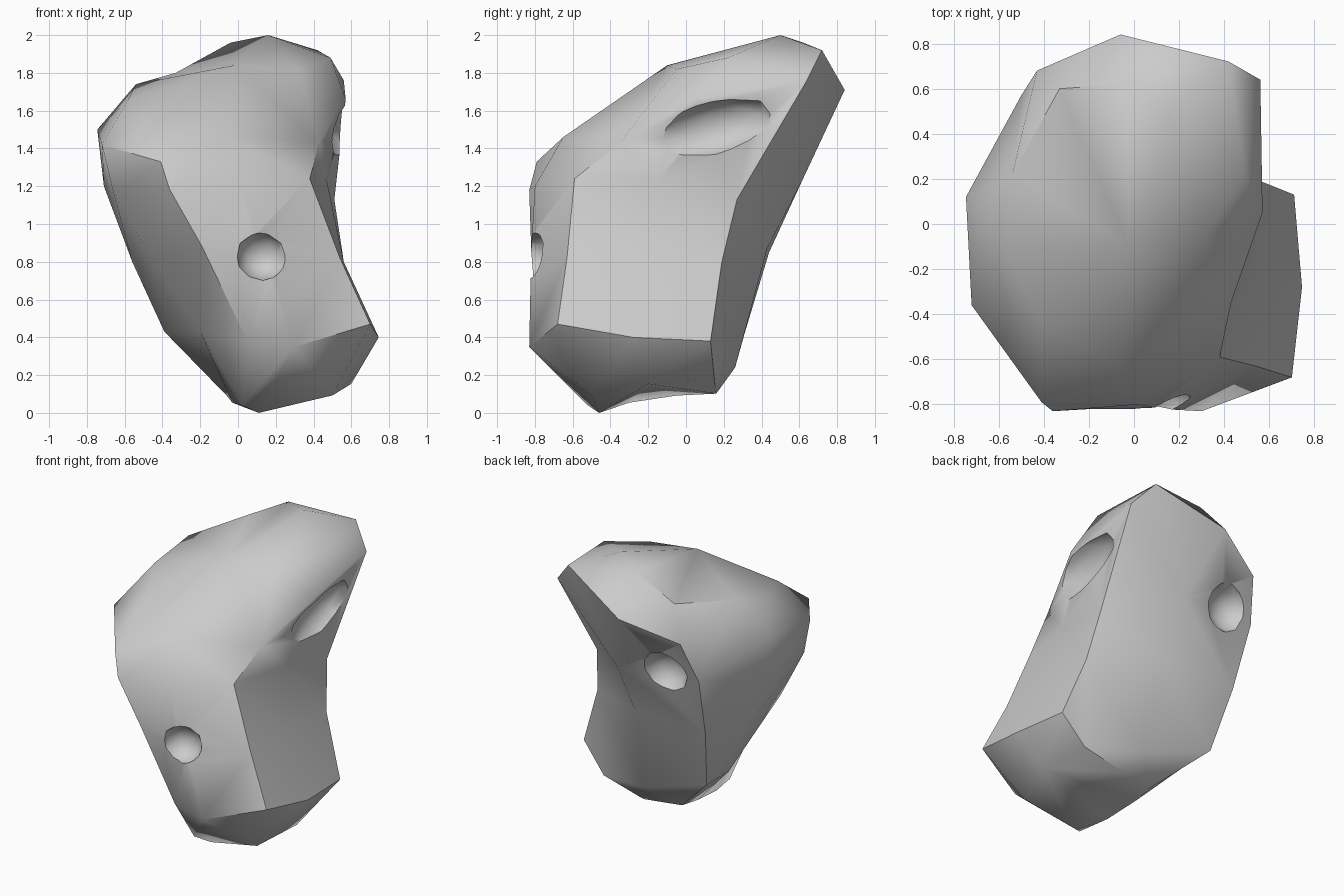
import bpy, bmesh, math

if "Cube" in bpy.data.objects:
    bpy.data.objects.remove(bpy.data.objects["Cube"])

# Underside outline; its height follows a gentle slope
base = [(.02, -.52), (.11, -.46), (.50, -.50), (.60, -.20), (.54, .15),
        (.22, .16), (-.04, .10), (-.06, -.05), (-.03, -.30)]
underside = [(x, y, .25 * abs(x - .11) + .12 * (y + .46)) for x, y in base]
underside[0] = (.02, -.52, .04)

# Rings from foot to crown; each runs front-left, front, front-right, right,
# back-right, back, back-left, left-back, left-front
rings = [underside] + [
    [(.05, -.78, .38), (.30, -.83, .35), (.70, -.68, .47), (.745, -.28, .40),
     (.71, .13, .38), (.15, .26, .24), (-.38, .31, .42), (-.39, .08, .43), (-.20, -.42, .43)],
    [(-.19, -.82, .88), (.12, -.82, .85), (.54, -.63, .82), (.56, -.25, .80),
     (.56, .19, .80), (.10, .43, .87), (-.46, .44, .85), (-.56, .12, .80), (-.45, -.42, .80)],
    [(-.36, -.83, 1.18), (.02, -.80, 1.20), (.38, -.59, 1.24), (.47, -.15, 1.23),
     (.51, .27, 1.13), (.10, .62, 1.24), (-.50, .57, 1.28), (-.71, .12, 1.20), (-.66, -.38, 1.17)],
    [(-.41, -.79, 1.33), (-.05, -.65, 1.46), (.43, -.35, 1.43), (.57, .05, 1.66),
     (.56, .64, 1.76), (-.06, .84, 1.71), (-.43, .68, 1.57), (-.745, .12, 1.50), (-.72, -.36, 1.42)],
    [(-.42, -.42, 1.60), (-.02, -.10, 1.84), (.32, -.05, 1.82), (.49, .22, 1.88),
     (.42, .72, 1.92), (-.04, .62, 1.96), (-.33, .60, 1.80), (-.54, .22, 1.74), (-.58, -.10, 1.66)],
]
crown = (.16, .50, 2.0)

# Boulder body lofted through the rings
bm = bmesh.new()
loops = [[bm.verts.new(p) for p in ring] for ring in rings]
n = len(base)
for low, high in zip(loops, loops[1:]):
    for i in range(n):
        j = (i + 1) % n
        bm.faces.new((low[i], low[j], high[j], high[i]))
bm.faces.new(loops[0][::-1])
tip = bm.verts.new(crown)
for i in range(n):
    bm.faces.new((loops[-1][i], loops[-1][(i + 1) % n], tip))
bmesh.ops.triangulate(bm, faces=bm.faces[:])
bmesh.ops.recalc_face_normals(bm, faces=bm.faces[:])
# Flip diagonals so the surface stays full and smooth
bmesh.ops.beautify_fill(bm, faces=bm.faces[:], edges=bm.edges[:], method='ANGLE')
mesh = bpy.data.meshes.new("boulder")
bm.to_mesh(mesh)
bm.free()
boulder = bpy.data.objects.new("boulder", mesh)
bpy.context.collection.objects.link(boulder)


def hollow(name, centre, radii, tilt=0):
    """Carve a rounded pocket out of the boulder."""
    bpy.ops.mesh.primitive_ico_sphere_add(subdivisions=2, radius=1, location=centre,
                                          rotation=(tilt, 0, 0))
    cutter = bpy.context.object
    cutter.name = name
    cutter.scale = radii
    cutter.hide_render = True
    bpy.context.view_layer.update()
    bpy.ops.object.select_all(action='DESELECT')
    boulder.select_set(True)
    bpy.context.view_layer.objects.active = boulder
    mod = boulder.modifiers.new(name, 'BOOLEAN')
    mod.operation = 'DIFFERENCE'
    mod.solver = 'EXACT'
    mod.object = cutter
    bpy.ops.object.modifier_apply(modifier=mod.name)
    bpy.data.objects.remove(cutter)


# Pockets on the front, right side and back
hollow("front_pocket", (.13, -.82, .83), (.14, .13, .13))
hollow("side_pocket", (.59, .13, 1.50), (.14, .36, .15), math.radians(15))
hollow("back_pocket", (-.27, .66, 1.29), (.17, .18, .17))

bpy.ops.object.select_all(action='DESELECT')
boulder.select_set(True)
bpy.context.view_layer.objects.active = boulder
bpy.ops.object.shade_smooth_by_angle(angle=math.radians(50))
